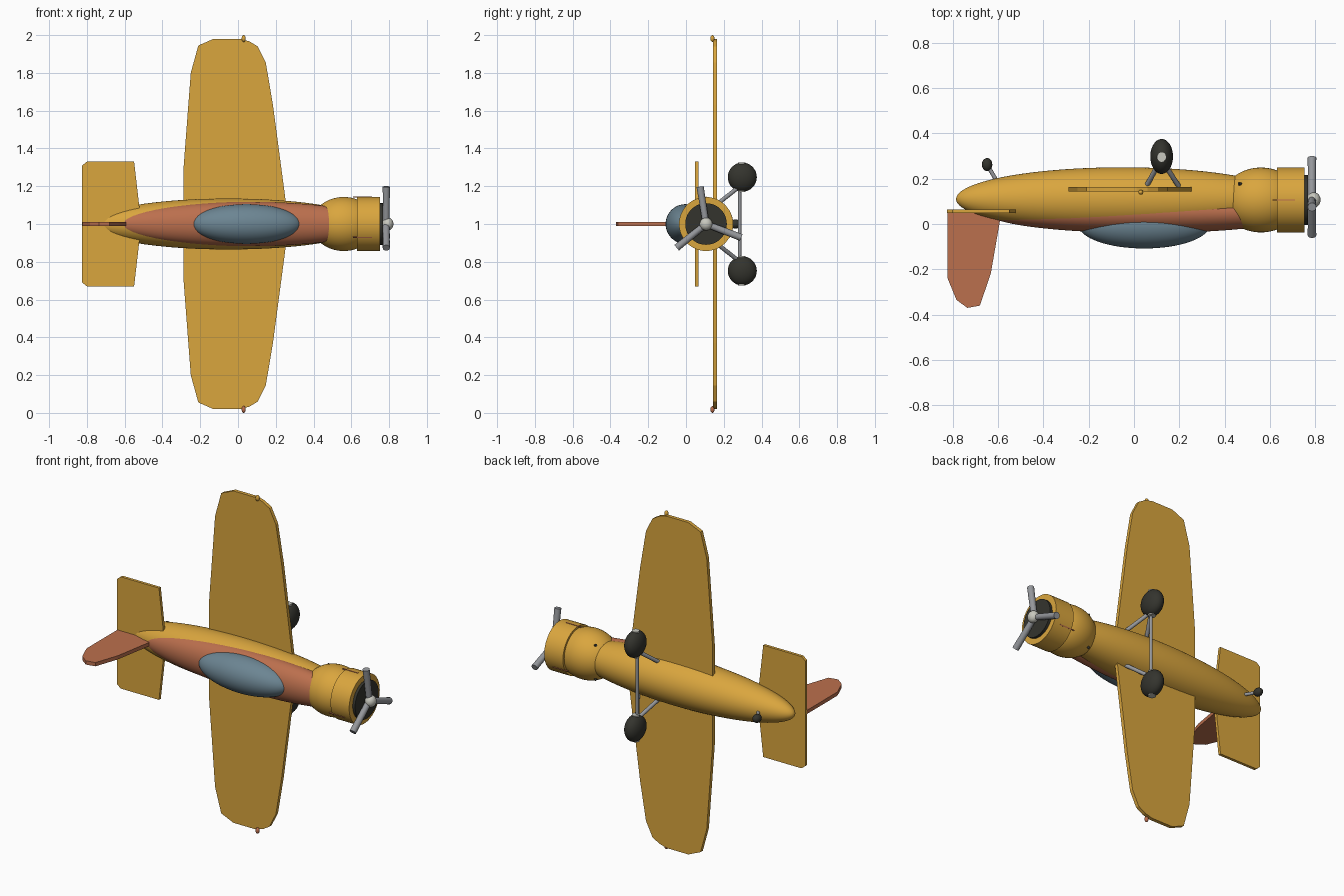
import bpy, bmesh, math
from mathutils import Vector

if "Cube" in bpy.data.objects:
    bpy.data.objects.remove(bpy.data.objects["Cube"])


def mat(name, rgb):
    m = bpy.data.materials.new(name)
    m.diffuse_color = (*rgb, 1)
    m.use_nodes = True
    m.node_tree.nodes["Principled BSDF"].inputs["Base Color"].default_value = m.diffuse_color
    return m


GOLD = mat("gold paint", (0.70, 0.38, 0.048))
RUST = mat("rust paint", (0.50, 0.16, 0.075))
GLASS = mat("blue glass", (0.15, 0.235, 0.29))
BLACK = mat("dark rubber", (0.034, 0.034, 0.027))
STEEL = mat("grey steel", (0.30, 0.31, 0.33))
PALE = mat("pale metal", (0.58, 0.58, 0.52))


def finish(bm, name, m, smooth=True):
    bmesh.ops.recalc_face_normals(bm, faces=bm.faces)
    me = bpy.data.meshes.new(name)
    bm.to_mesh(me)
    bm.free()
    me.materials.append(m)
    ob = bpy.data.objects.new(name, me)
    bpy.context.collection.objects.link(ob)
    if smooth:
        bpy.ops.object.select_all(action='DESELECT')
        ob.select_set(True)
        bpy.context.view_layer.objects.active = ob
        bpy.ops.object.shade_smooth_by_angle(angle=math.radians(40))
    return ob


def ellipsoid(name, c, r, m, u=48, v=32):
    # poles lie on the x axis
    bm = bmesh.new()
    bmesh.ops.create_uvsphere(bm, u_segments=u, v_segments=v, radius=1)
    for p in bm.verts:
        x, y, z = p.co
        p.co = (c[0] + z * r[0], c[1] + y * r[1], c[2] - x * r[2])
    return finish(bm, name, m)


def rod(name, a, b, r, m, r2=None, n=24):
    a, b = Vector(a), Vector(b)
    d = b - a
    bm = bmesh.new()
    bmesh.ops.create_cone(bm, cap_ends=True, segments=n, radius1=r,
                          radius2=r if r2 is None else r2, depth=d.length)
    q = d.to_track_quat('Z', 'Y')
    for p in bm.verts:
        p.co = q @ p.co + (a + b) / 2
    return finish(bm, name, m)


def plate(name, pts, offset, m):
    # extrude a closed outline of 3D points along an offset
    bm = bmesh.new()
    f = bm.faces.new([bm.verts.new(p) for p in pts])
    ext = bmesh.ops.extrude_face_region(bm, geom=[f], use_keep_orig=True)
    for g in ext["geom"]:
        if isinstance(g, bmesh.types.BMVert):
            g.co += Vector(offset)
    return finish(bm, name, m, smooth=False)


def mirrored(half):
    # half outline (x, height above centreline), mirrored about z = 1
    return ([(x, 1 + h) for x, h in half]
            + [(x, 1 - h) for x, h in reversed(half)])


# Body, upper deck and canopy
ellipsoid("fuselage", (-0.05, 0.11, 1), (0.735, 0.14, 0.135), GOLD, 64, 48)
ellipsoid("upper_deck", (0.05, 0.05, 1), (0.70, 0.09, 0.118), RUST, 64, 48)
ellipsoid("canopy", (0.045, -0.003, 1), (0.29, 0.105, 0.105), GLASS)

# Engine cowling
CY = 0.106
ellipsoid("cowling_bulge", (0.56, CY, 1), (0.172, 0.143, 0.143), GOLD)
rod("cowling_ring", (0.63, CY, 1), (0.752, CY, 1), 0.143, GOLD, n=48)
rod("engine_face", (0.74, CY, 1), (0.768, CY, 1), 0.11, BLACK, n=48)

# Cowling seams and exhaust stubs around the nose
for i in range(3):
    a = math.radians(90 + 120 * i)
    d = Vector((0, math.cos(a), math.sin(a)))
    t = Vector((0, -d.z, d.y)) * 0.003
    c = Vector((0.61, CY, 1)) + d * 0.139
    e = Vector((0.10, 0, 0))
    plate("cowling_seam", [c - t, c + t, c + t + e, c - t + e], d * 0.006, RUST)
for s in (-1, 1):
    rod("exhaust_stub", (0.49, 0.17, 1 + s * 0.085), (0.462, 0.178, 1 + s * 0.103),
        0.007, BLACK, n=12)

# Propeller
hub = Vector((0.785, CY, 1))
for i in range(3):
    a = math.radians(99 + 120 * i)
    rod("propeller_blade", hub, hub + Vector((0, math.cos(a), math.sin(a))) * 0.2,
        0.017, STEEL, 0.019)
ellipsoid("spinner", (0.793, CY, 1), (0.03, 0.034, 0.034), PALE, 24, 16)

# Wing, tailplane and fin
wing = mirrored([(0.268, 0.0001), (0.25, 0.14), (0.185, 0.63), (0.147, 0.855),
                 (0.105, 0.94), (0.06, 0.967), (0.01, 0.98), (-0.13, 0.98),
                 (-0.21, 0.945), (-0.25, 0.80), (-0.288, 0.30), (-0.29, 0.0001)])
plate("wing", [(x, 0.143, z) for x, z in wing], (0, 0.021, 0), GOLD)
tail = mirrored([(-0.52, 0.07), (-0.55, 0.33), (-0.80, 0.33), (-0.825, 0.31)])
plate("tailplane", [(x, 0.048, z) for x, z in tail], (0, 0.017, 0), GOLD)
fin = [(-0.822, 0.055), (-0.822, -0.24), (-0.783, -0.335), (-0.735, -0.37),
       (-0.68, -0.36), (-0.632, -0.22), (-0.592, 0.01), (-0.592, 0.055)]
plate("fin", [(x, y, 0.989) for x, y in fin], (0, 0, 0.022), RUST)

# Wing tip lights
for s, m in ((1, GOLD), (-1, RUST)):
    ellipsoid("tip_light", (0.03, 0.14, 1 + s * 0.982), (0.011, 0.011, 0.018), m, 16, 12)

# Main landing gear
rod("axle", (0.12, 0.284, 0.8), (0.12, 0.284, 1.2), 0.009, STEEL)
for s in (-1, 1):
    ellipsoid("main_wheel", (0.122, 0.298, 1 + s * 0.248), (0.05, 0.077, 0.077), BLACK, 32, 24)
    rod("wheel_hub", (0.122, 0.295, 1 + s * 0.17), (0.122, 0.295, 1 + s * 0.326), 0.021, PALE)
    for x in (0.04, 0.215):
        rod("gear_strut", (0.12, 0.285, 1 + s * 0.2), (x, 0.14, 1 + s * 0.085), 0.011, STEEL)

# Tail wheel
ellipsoid("tail_wheel", (-0.648, 0.262, 1), (0.023, 0.029, 0.024), BLACK, 24, 16)
rod("tail_strut", (-0.648, 0.262, 1), (-0.60, 0.18, 1), 0.009, STEEL)
